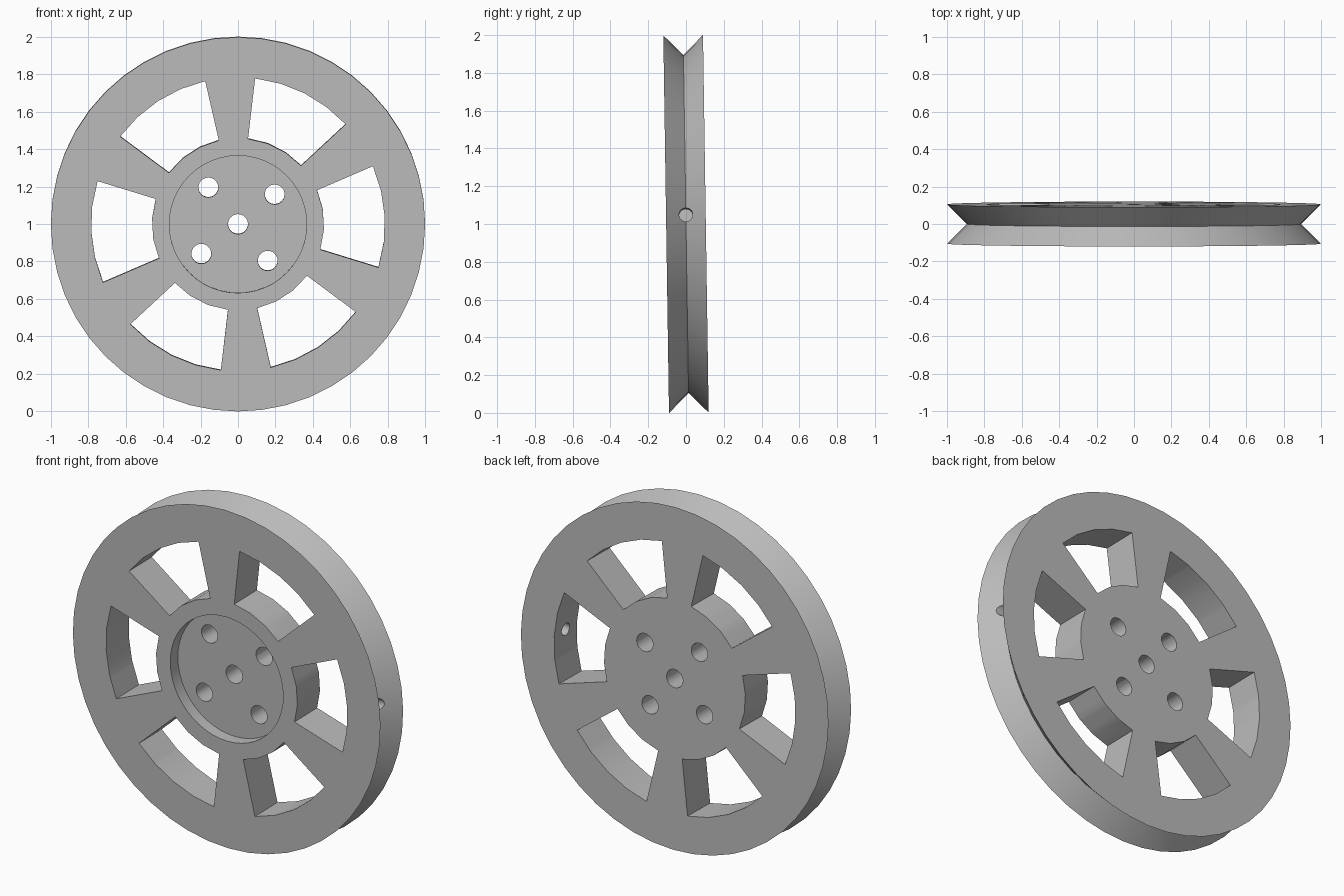
import bpy, bmesh
from math import cos, sin, radians, pi
from mathutils import Matrix, Vector

if "Cube" in bpy.data.objects:
    bpy.data.objects.remove(bpy.data.objects["Cube"], do_unlink=True)

HALF = 0.105           # half the wheel width
PHASE = radians(3.1)   # angle of the first window
HOLE = 0.053

grey = bpy.data.materials.new("plain grey")
grey.use_nodes = True
grey.diffuse_color = (0.5, 0.5, 0.5, 1)
grey.node_tree.nodes["Principled BSDF"].inputs["Base Color"].default_value = (0.5, 0.5, 0.5, 1)


def make_object(name, bm):
    bmesh.ops.recalc_face_normals(bm, faces=bm.faces)
    mesh = bpy.data.meshes.new(name)
    bm.to_mesh(mesh)
    bm.free()
    mesh.materials.append(grey)
    obj = bpy.data.objects.new(name, mesh)
    bpy.context.collection.objects.link(obj)
    return obj


def polar(r, angle, y=0):
    return Vector((r * cos(angle), y, r * sin(angle)))


def add_window(bm, middle):
    """Prism with radial sides and faceted inner and outer arcs."""
    half = radians(20.2)
    inner = [polar(0.46, middle - half + 2 * half * i / 3, -0.3) for i in range(4)]
    outer = [polar(0.785, middle + half - 2 * half * i / 4, -0.3) for i in range(5)]
    face = bm.faces.new([bm.verts.new(p) for p in inner + outer])
    new = bmesh.ops.extrude_face_region(bm, geom=[face])["geom"]
    bmesh.ops.translate(bm, vec=(0, 0.6, 0), verts=[v for v in new if isinstance(v, bmesh.types.BMVert)])


def add_rod(bm, centre, direction, r, length, sides=24):
    turn = direction.to_track_quat('Z', 'Y').to_matrix().to_4x4()
    bmesh.ops.create_cone(bm, cap_ends=True, segments=sides, radius1=r, radius2=r,
                          depth=length, matrix=Matrix.Translation(centre) @ turn)


# Wheel body: closed profile (radius, width) turned around the axle
profile = [(HOLE, -HALF + 0.07), (0.367, -HALF + 0.07), (0.367, -HALF), (1, -HALF),
           (0.895, 0), (1, HALF), (HOLE, HALF)]
SEG = 48
bm = bmesh.new()
rings = [[bm.verts.new(polar(r, 2 * pi * s / SEG, y)) for r, y in profile] for s in range(SEG)]
for s in range(SEG):
    a, b = rings[s], rings[(s + 1) % SEG]
    for i in range(len(profile)):
        j = (i + 1) % len(profile)
        bm.faces.new((a[i], a[j], b[j], b[i]))
wheel = make_object("grooved_wheel", bm)

# Cutters: six windows, four bolt holes, one valve hole in the rim
cut = bmesh.new()
for k in range(6):
    add_window(cut, PHASE + k * pi / 3)
for k in range(4):
    add_rod(cut, polar(0.252, radians(39) + k * pi / 2), Vector((0, 1, 0)), HOLE, 0.6)
windows = make_object("window_cutter", cut)

cut = bmesh.new()
add_rod(cut, polar(0.84, PHASE), polar(1, PHASE), 0.036, 0.4)
valve = make_object("valve_hole_cutter", cut)

bpy.context.view_layer.objects.active = wheel
wheel.select_set(True)
for cutter in (windows, valve):
    cutter.hide_render = True
    mod = wheel.modifiers.new("cut", 'BOOLEAN')
    mod.operation = 'DIFFERENCE'
    mod.solver = 'EXACT'
    mod.object = cutter
    bpy.ops.object.modifier_apply(modifier=mod.name)
    bpy.data.objects.remove(cutter, do_unlink=True)

bpy.ops.object.shade_smooth_by_angle(angle=radians(30))

# Stand the wheel on the ground with its slight forward lean
wheel.rotation_euler.x = 0.015
wheel.location.z = 1.0
